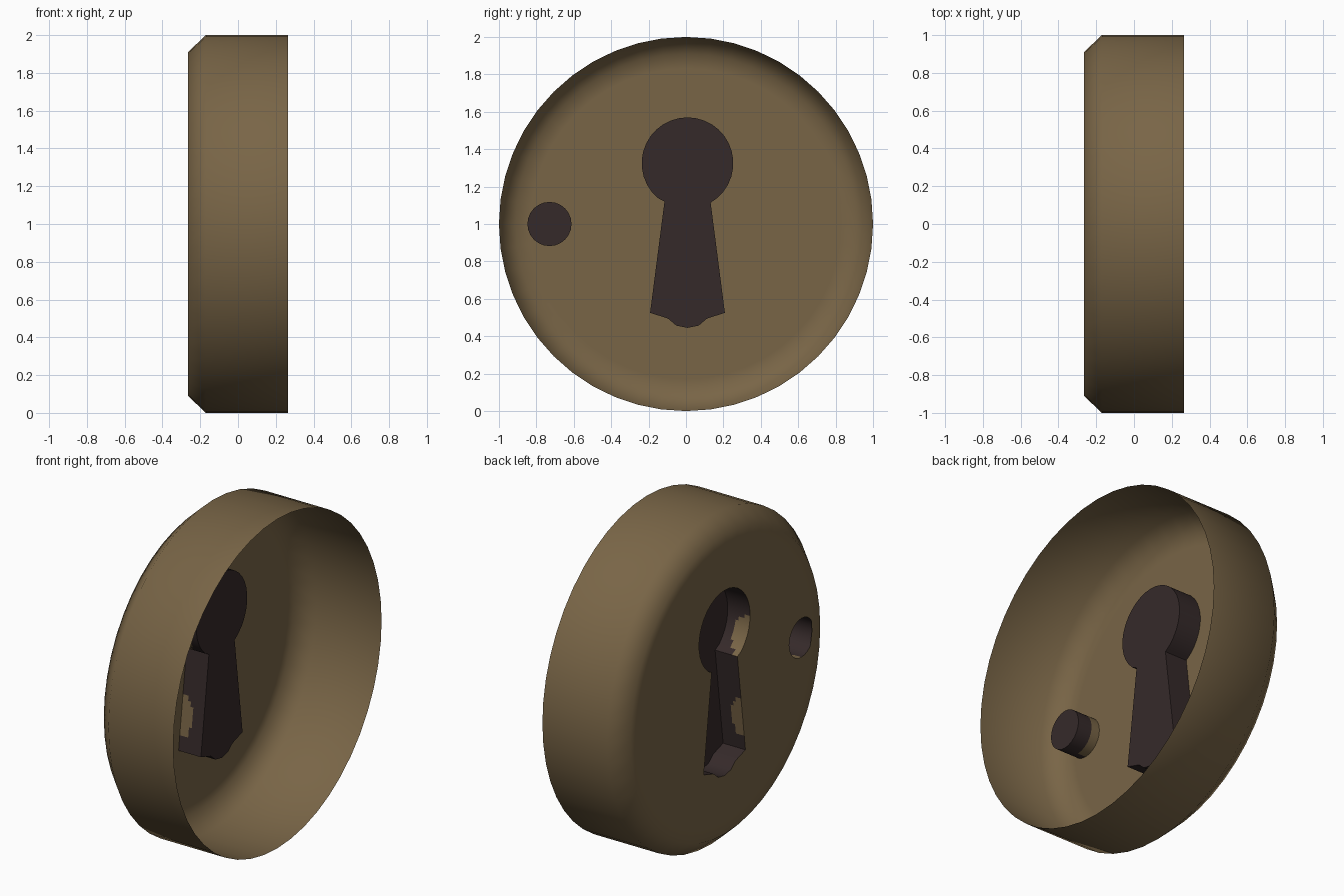
import bpy, bmesh, math
from mathutils import Vector

if "Cube" in bpy.data.objects:
    bpy.data.objects.remove(bpy.data.objects["Cube"])

FRONT, BACK, FLOOR = -0.265, 0.265, -0.115   # face plane, open rim, pocket floor
STEPS = 8


def material(name, rgb):
    m = bpy.data.materials.new(name)
    m.diffuse_color = (*rgb, 1)
    m.use_nodes = True
    m.node_tree.nodes["Principled BSDF"].inputs["Base Color"].default_value = m.diffuse_color
    return m


bronze = material("aged bronze", (0.19, 0.13, 0.062))
dark = material("dark keyhole", (0.036, 0.023, 0.023))


def circle(cy, cz, r, n, start=0.0, sweep=2 * math.pi):
    return [(cy + r * math.cos(start + sweep * i / n),
             cz + r * math.sin(start + sweep * i / n)) for i in range(n)]


def densify(pts, step):
    out = []
    for a, b in zip(pts, pts[1:] + pts[:1]):
        a, b = Vector(a), Vector(b)
        n = max(1, round((b - a).length / step))
        out += [a.lerp(b, i / n) for i in range(n)]
    return out


def ring(bm, pts, x):
    return [bm.verts.new((x, p[0], p[1])) for p in pts]


def bridge(bm, a, b):
    n = len(a)
    return [bm.faces.new((a[i], a[(i + 1) % n], b[(i + 1) % n], b[i])) for i in range(n)]


def edges_of(bm, loop):
    out = []
    for a, b in zip(loop, loop[1:] + loop[:1]):
        out.append(bm.edges.get((a, b)) or bm.edges.new((a, b)))
    return out


def pocket(bm, pts, is_bronze):
    """Recess: walls in several rows plus a floor; returns the opening loop."""
    rings = [ring(bm, pts, FRONT + (FLOOR - FRONT) * i / STEPS) for i in range(STEPS + 1)]
    for a, b in zip(rings, rings[1:]):
        for f in bridge(bm, a, b):
            f.material_index = 0 if is_bronze(f.calc_center_median()) else 1
    floor = bmesh.ops.triangle_fill(bm, edges=edges_of(bm, rings[-1]), use_beauty=True)
    for g in floor["geom"]:
        if isinstance(g, bmesh.types.BMFace):
            g.material_index = 1
    return rings[0]


bm = bmesh.new()

# cup: open rim, side, chamfer and edge of the front face
profile = [(BACK, 1.0), (-0.17, 1.0), (FRONT, 0.91), (FRONT, 0.83)]
rings = [ring(bm, circle(0, 1, r, 48), x) for x, r in profile]
for a, b in zip(rings, rings[1:]):
    bridge(bm, a, b)

# keyhole outline: round head, flared slot, small bump at the foot
c = 0.008
half = math.atan2(0.21, 0.123)
head = circle(c, 1.325, 0.245, 28, -half, math.pi + 2 * half)
foot = [(-0.123, 1.12), (-0.2, 0.525), (-0.105, 0.495), (-0.06, 0.457), (0, 0.445),
        (0.06, 0.457), (0.105, 0.495), (0.2, 0.525), (0.123, 1.12)]
key_pts = densify(head + [(y + c, z) for y, z in foot[:-1]] + [(c + 0.123, 1.12)], 0.03)


def key_bronze(p):
    # worn bronze scallops on one wall of the keyhole
    if p.y > -0.09:
        return False
    depth = p.x - FRONT
    return any(math.hypot(depth / d, (p.z - z) / h) < 1
               for z, h, d in ((0.73, 0.13, 0.075), (1.22, 0.1, 0.1)))


key_loop = pocket(bm, key_pts, key_bronze)

# small round pin hole
pin_loop = pocket(bm, circle(-0.73, 1.0, 0.118, 24),
                  lambda p: p.y > -0.72 and p.x < -0.21)

# front face filled around both openings
bmesh.ops.triangle_fill(bm, use_beauty=True, edges=(
    edges_of(bm, rings[-1]) + edges_of(bm, key_loop) + edges_of(bm, pin_loop)))

bmesh.ops.recalc_face_normals(bm, faces=bm.faces)
bm.faces.ensure_lookup_table()
if bm.faces[0].normal.dot(bm.faces[0].calc_center_median() - Vector((0, 0, 1))) < 0:
    bmesh.ops.reverse_faces(bm, faces=bm.faces)

mesh = bpy.data.meshes.new("lock_face")
bm.to_mesh(mesh)
bm.free()
obj = bpy.data.objects.new("lock_face", mesh)
bpy.context.collection.objects.link(obj)
mesh.materials.append(bronze)
mesh.materials.append(dark)
bpy.context.view_layer.objects.active = obj
obj.select_set(True)
bpy.ops.object.shade_smooth_by_angle(angle=math.radians(55))
